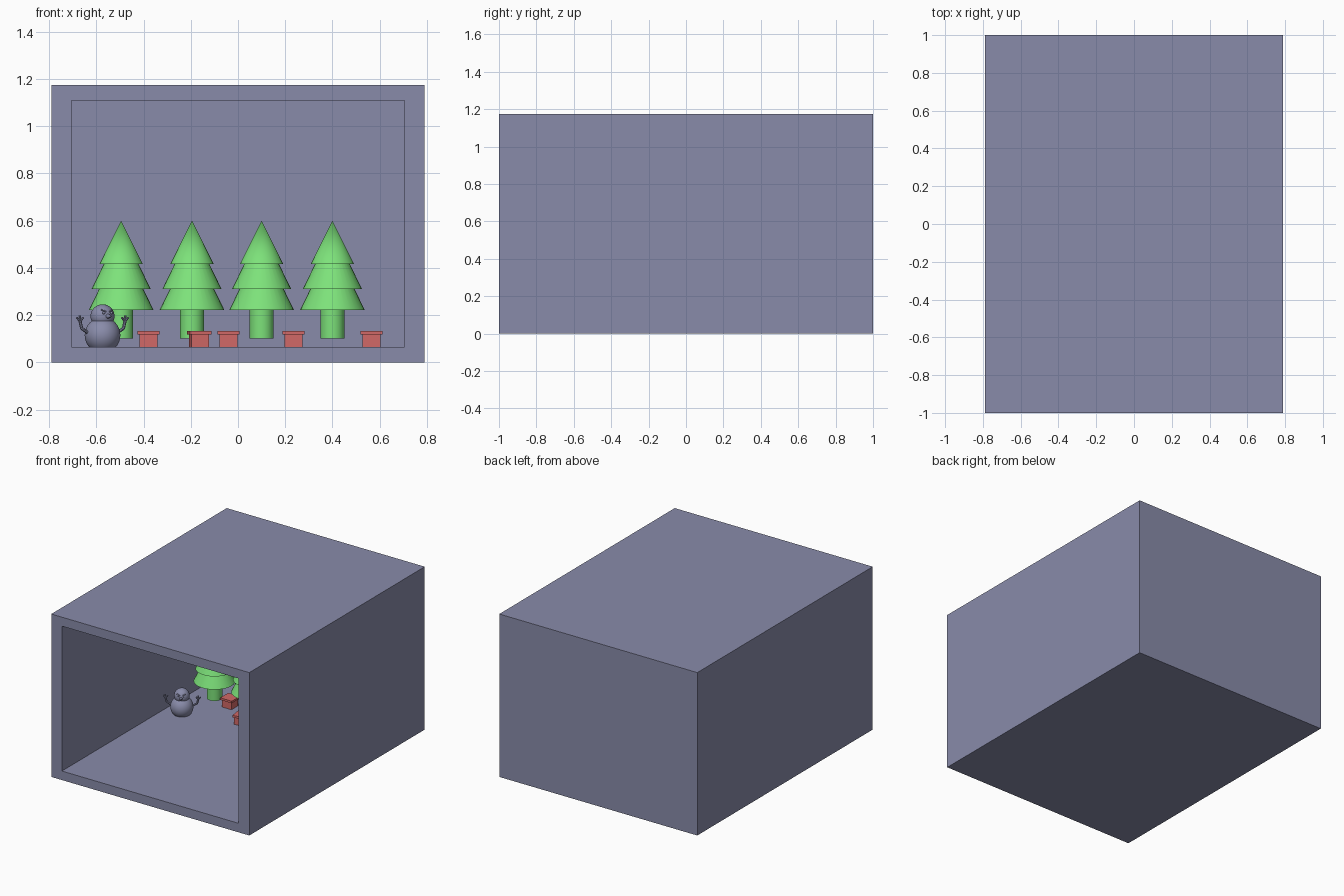
import bpy, bmesh, math
from mathutils import Vector, Matrix

if "Cube" in bpy.data.objects:
    bpy.data.objects.remove(bpy.data.objects["Cube"])


def material(name, rgb):
    m = bpy.data.materials.new(name)
    m.diffuse_color = (*rgb, 1)
    m.use_nodes = True
    m.node_tree.nodes["Principled BSDF"].inputs["Base Color"].default_value = m.diffuse_color
    return m


GREY = material("slate grey", (0.25, 0.26, 0.40))
GREEN = material("pine green", (0.205, 0.76, 0.195))
RED = material("gift red", (0.64, 0.14, 0.135))


def finish(name, bm, mat, smooth=False):
    bmesh.ops.recalc_face_normals(bm, faces=bm.faces)
    me = bpy.data.meshes.new(name)
    bm.to_mesh(me)
    bm.free()
    ob = bpy.data.objects.new(name, me)
    bpy.context.collection.objects.link(ob)
    me.materials.append(mat)
    if smooth:
        bpy.ops.object.select_all(action='DESELECT')
        ob.select_set(True)
        bpy.context.view_layer.objects.active = ob
        bpy.ops.object.shade_smooth_by_angle(angle=math.radians(35))
    return ob


def add_box(bm, center, size):
    mat = Matrix.Translation(center) @ Matrix.Diagonal((*size, 1))
    return bmesh.ops.create_cube(bm, size=1, matrix=mat)


def add_frustum(bm, z0, z1, r0, r1, segs=32):
    mat = Matrix.Translation((0, 0, (z0 + z1) / 2))
    bmesh.ops.create_cone(bm, cap_ends=True, segments=segs, radius1=r0,
                          radius2=r1, depth=z1 - z0, matrix=mat)


def add_rod(bm, a, b, r0, r1=None, segs=8):
    a, b = Vector(a), Vector(b)
    d = b - a
    mat = Matrix.Translation((a + b) / 2) @ d.to_track_quat('Z', 'Y').to_matrix().to_4x4()
    bmesh.ops.create_cone(bm, cap_ends=True, segments=segs, radius1=r0,
                          radius2=r0 if r1 is None else r1, depth=d.length, matrix=mat)


# Display box: front face inset and pushed deep inside
bm = bmesh.new()
add_box(bm, (0, 0, 0.5875), (1.58, 2, 1.175))
bm.faces.ensure_lookup_table()
front = min(bm.faces, key=lambda f: f.calc_center_median().y)
ret = bmesh.ops.extrude_discrete_faces(bm, faces=[front])
inner = ret['faces'][0]
rim_outer = list(bm.verts)
bmesh.ops.delete(bm, geom=[inner], context='FACES')
outer = [v for v in bm.verts if v.co.y < -0.9]
bmesh.ops.remove_doubles(bm, verts=bm.verts, dist=1e-5)
corners = [(-1, 0), (1, 0), (1, 1), (-1, 1)]


def ring(y, hx, z0, z1):
    return [bm.verts.new((sx * hx, y, z1 if top else z0)) for sx, top in corners]


for f in [f for f in bm.faces if f.calc_center_median().y < -0.99]:
    bm.faces.remove(f)
rings = [ring(-1, 0.79, 0, 1.175), ring(-1, 0.705, 0.065, 1.11), ring(0.89, 0.705, 0.065, 1.11)]
for a, b in zip(rings, rings[1:]):
    for i in range(4):
        j = (i + 1) % 4
        bm.faces.new((a[i], a[j], b[j], b[i]))
bm.faces.new(rings[-1])
bmesh.ops.remove_doubles(bm, verts=bm.verts, dist=1e-5)
finish("display_box", bm, GREY)

# Row of trees: trunk and three stacked cones
for i, x in enumerate((-0.495, -0.195, 0.10, 0.40)):
    bm = bmesh.new()
    add_frustum(bm, 0.10, 0.225, 0.051, 0.051)
    add_frustum(bm, 0.222, 0.44, 0.137, 0.03)
    add_frustum(bm, 0.311, 0.50, 0.125, 0.033)
    add_frustum(bm, 0.416, 0.60, 0.092, 0.0)
    finish(f"tree_{i + 1}", bm, GREEN, True).location = (x, 0.44, 0)

# Gift boxes with overhanging lids
gifts = [(-0.379, 0.45, 0), (-0.165, 0.28, 8), (-0.04, 0.40, 0), (0.235, 0.38, 0), (0.566, 0.40, 0)]
for i, (x, y, turn) in enumerate(gifts):
    bm = bmesh.new()
    add_box(bm, (0, 0, 0.092), (0.076, 0.076, 0.054))
    add_box(bm, (0, 0, 0.1245), (0.092, 0.092, 0.015))
    ob = finish(f"gift_{i + 1}", bm, RED)
    ob.location = (x, y, 0)
    ob.rotation_euler.z = math.radians(turn)

# Snowman, turned a little to the right
place = Matrix.Translation((-0.574, 0.18, 0)) @ Matrix.Rotation(math.radians(28), 4, 'Z')


def snow_part(name, bm):
    finish(name, bm, GREY, True).matrix_world = place


bm = bmesh.new()
bmesh.ops.create_uvsphere(bm, u_segments=32, v_segments=16, radius=0.076,
                          matrix=Matrix.Translation((0, 0, 0.115)))
cut = bmesh.ops.bisect_plane(bm, geom=bm.verts[:] + bm.edges[:] + bm.faces[:],
                             plane_co=(0, 0, 0.065), plane_no=(0, 0, 1), clear_inner=True)
bmesh.ops.holes_fill(bm, edges=[e for e in bm.edges if e.is_boundary])
snow_part("snow_body", bm)

bm = bmesh.new()
bmesh.ops.create_uvsphere(bm, u_segments=32, v_segments=16, radius=0.051,
                          matrix=Matrix.Translation((0, 0, 0.195)))
snow_part("snow_head", bm)

# Face: eyes, slanted brows, nose
bm = bmesh.new()
for s in (-1, 1):
    bmesh.ops.create_icosphere(bm, subdivisions=2, radius=0.006,
                               matrix=Matrix.Translation((s * 0.018, -0.045, 0.209)))
    add_rod(bm, (s * 0.008, -0.047, 0.214), (s * 0.028, -0.041, 0.223), 0.003)
add_rod(bm, (0, -0.045, 0.195), (0, -0.085, 0.195), 0.011, 0.001, 16)
snow_part("snow_face", bm)

# Stick arms with forked fingers
for s, side in ((-1, "left"), (1, "right")):
    bm = bmesh.new()
    add_rod(bm, (s * 0.062, 0, 0.12), (s * 0.102, 0, 0.145), 0.007)
    add_rod(bm, (s * 0.100, 0, 0.142), (s * 0.108, 0, 0.175), 0.007)
    for dx, dz in ((-0.014, 0.018), (0.002, 0.026), (0.016, 0.018)):
        add_rod(bm, (s * 0.107, 0, 0.172), (s * (0.107 + dx), 0, 0.172 + dz), 0.005)
    snow_part(f"{side}_arm", bm)
